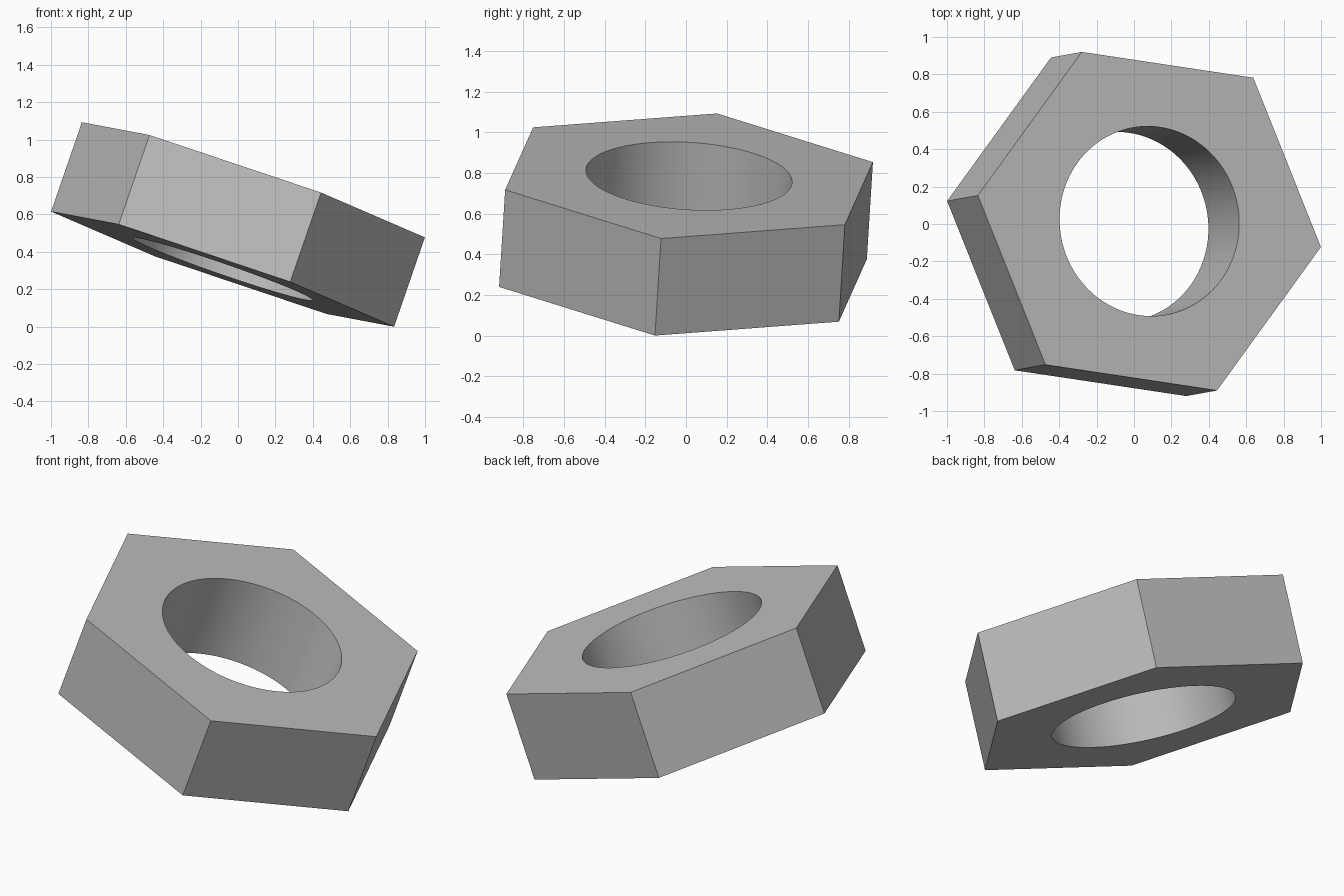
import bpy, bmesh, math
from mathutils import Vector, Matrix

cube = bpy.data.objects.get("Cube")
if cube:
    bpy.data.objects.remove(cube, do_unlink=True)

CORNER_RADIUS = 0.977
BORE_RADIUS = 0.508
THICKNESS = 0.506
SIDES = 6
STEPS = 20                      # bore segments per flat side
SEGMENTS = SIDES * STEPS

# One plain grey metal
metal = bpy.data.materials.new("grey metal")
metal.use_nodes = True
grey = (0.51, 0.51, 0.51, 1)
metal.diffuse_color = grey
metal.node_tree.nodes["Principled BSDF"].inputs["Base Color"].default_value = grey


def hexagon_radius(i):
    """Distance from the axis to the hexagon outline at step i."""
    half = math.pi / SIDES
    angle = (i % STEPS) * 2 * half / STEPS - half
    return CORNER_RADIUS * math.cos(half) / math.cos(angle)


# Hexagonal ring: outline and bore share the same angular steps
bm = bmesh.new()


def ring(radius_at, z):
    verts = []
    for i in range(SEGMENTS):
        a = 2 * math.pi * i / SEGMENTS
        r = radius_at(i)
        verts.append(bm.verts.new((r * math.cos(a), r * math.sin(a), z)))
    return verts


h = THICKNESS / 2
loops = [ring(hexagon_radius, -h), ring(hexagon_radius, h),
         ring(lambda i: BORE_RADIUS, h), ring(lambda i: BORE_RADIUS, -h)]
for k, low in enumerate(loops):
    high = loops[(k + 1) % len(loops)]
    for i in range(SEGMENTS):
        j = (i + 1) % SEGMENTS
        bm.faces.new((low[i], low[j], high[j], high[i]))
bmesh.ops.recalc_face_normals(bm, faces=bm.faces)

# Tilt: bore axis and the direction of one corner
axis = Vector((0.326, 0.059, 0.945)).normalized()
corner = Vector((0.917, -0.138, -0.31))
corner = (corner - axis * corner.dot(axis)).normalized()
tilt = Matrix((corner, axis.cross(corner), axis)).transposed()
bm.transform(tilt.to_4x4())
lowest = min(v.co.z for v in bm.verts)
bmesh.ops.translate(bm, verts=bm.verts, vec=(0, 0, -lowest))

mesh = bpy.data.meshes.new("hex_nut")
bm.to_mesh(mesh)
bm.free()
mesh.materials.append(metal)
nut = bpy.data.objects.new("hex_nut", mesh)
bpy.context.collection.objects.link(nut)

# Smooth bore, sharp outer edges
bpy.ops.object.select_all(action="DESELECT")
nut.select_set(True)
bpy.context.view_layer.objects.active = nut
bpy.ops.object.shade_smooth_by_angle(angle=math.radians(30))
